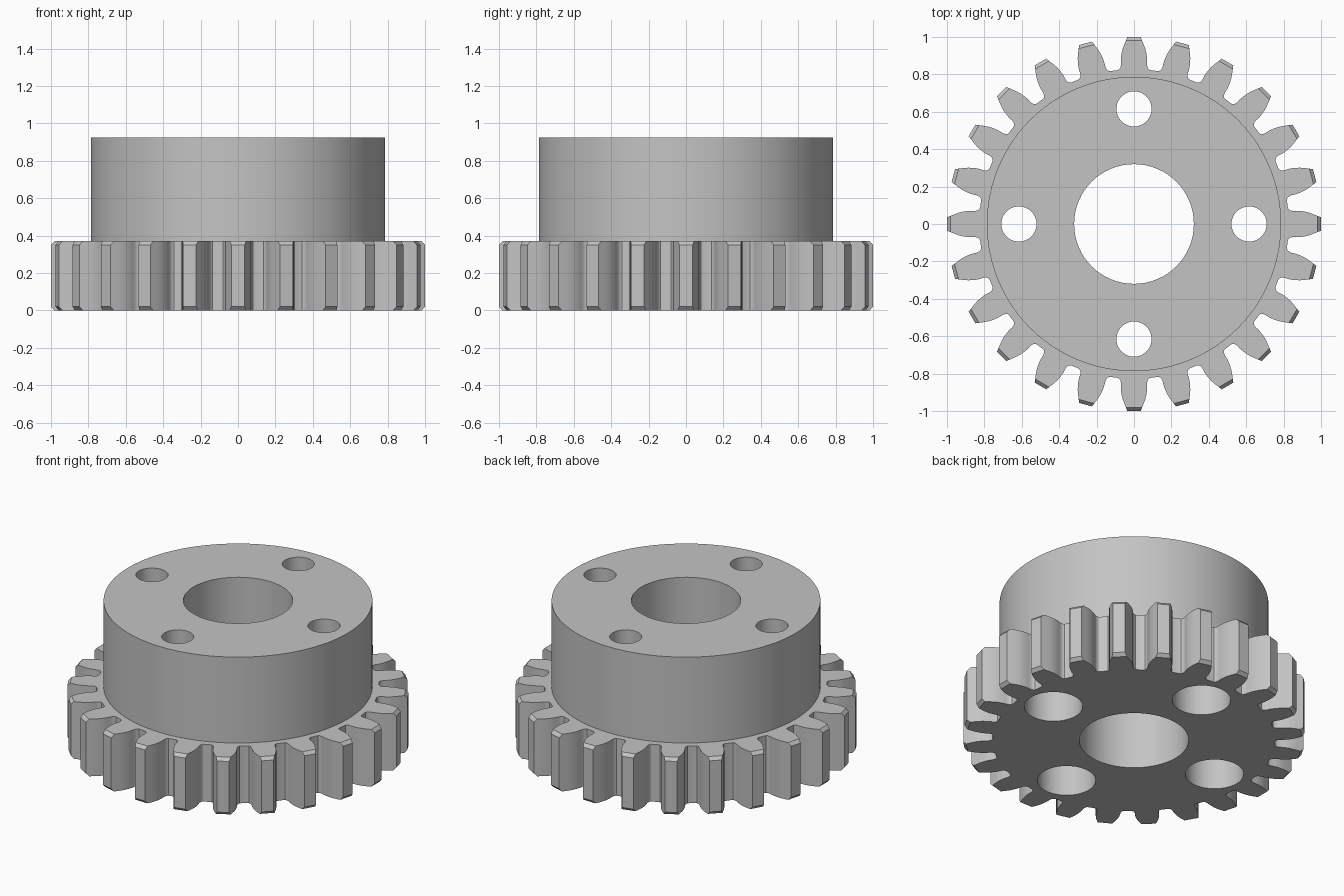
import bpy, bmesh, math
from mathutils import Matrix, Vector

TEETH = 24
GEAR_TOP, HUB_TOP = 0.37, 0.925
CHAMFER = 0.02

cube = bpy.data.objects.get("Cube")
if cube:
    bpy.data.objects.remove(cube, do_unlink=True)

# Plain steel material
steel = bpy.data.materials.new("steel_grey")
steel.use_nodes = True
colour = (0.55, 0.55, 0.55, 1)
steel.diffuse_color = colour
steel.node_tree.nodes["Principled BSDF"].inputs["Base Color"].default_value = colour


def make_object(name, bm):
    bmesh.ops.recalc_face_normals(bm, faces=bm.faces)
    mesh = bpy.data.meshes.new(name)
    bm.to_mesh(mesh)
    bm.free()
    mesh.materials.append(steel)
    obj = bpy.data.objects.new(name, mesh)
    bpy.context.collection.objects.link(obj)
    return obj


def cylinder(name, radius, bottom, top, x=0, y=0, sides=64):
    bm = bmesh.new()
    bmesh.ops.create_cone(bm, cap_ends=True, segments=sides, radius1=radius,
                          radius2=radius, depth=top - bottom,
                          matrix=Matrix.Translation((x, y, (top + bottom) / 2)))
    return make_object(name, bm)


def combine(target, other, operation):
    mod = target.modifiers.new(other.name, 'BOOLEAN')
    mod.operation = operation
    mod.solver = 'EXACT'
    mod.object = other
    bpy.context.view_layer.objects.active = target
    bpy.ops.object.modifier_apply(modifier=mod.name)
    bpy.data.objects.remove(other, do_unlink=True)


# Tooth flank as (distance from axis, half width), from root to tip
flank = [(0.822, 0.092), (0.825, 0.081), (0.834, 0.073), (0.85, 0.0695),
         (0.87, 0.0705), (0.89, 0.0695), (0.91, 0.067), (0.935, 0.061),
         (0.96, 0.052), (0.982, 0.043), (1.0, 0.036)]


def gear_ring(bm, z, chamfered):
    points = flank[:-1] + [flank[-2] if chamfered else flank[-1]]
    tooth = [Vector((r, -w, z)) for r, w in points]
    tooth += [Vector((r, w, z)) for r, w in reversed(points)]
    ring = []
    for i in range(TEETH):
        turn = Matrix.Rotation(i * math.tau / TEETH, 3, 'Z')
        ring += [bm.verts.new(turn @ p) for p in tooth]
    return ring


# Toothed wheel with chamfered tooth tips
bm = bmesh.new()
levels = [(0, True), (CHAMFER, False), (GEAR_TOP - CHAMFER, False), (GEAR_TOP, True)]
rings = [gear_ring(bm, z, end) for z, end in levels]
for low, high in zip(rings, rings[1:]):
    for i in range(len(low)):
        j = (i + 1) % len(low)
        bm.faces.new((low[i], low[j], high[j], high[i]))
bm.faces.new(list(reversed(rings[0])))
bm.faces.new(rings[-1])
bmesh.ops.remove_doubles(bm, verts=bm.verts, dist=0.0001)
gear = make_object("gear_with_hub", bm)

# Raised hub, shaft bore and counterbored bolt holes
combine(gear, cylinder("hub", 0.787, 0.15, HUB_TOP, sides=96), 'UNION')
combine(gear, cylinder("shaft_bore", 0.32, -0.1, 1.1), 'DIFFERENCE')
for i in range(4):
    x = 0.615 * math.cos(i * math.pi / 2)
    y = 0.615 * math.sin(i * math.pi / 2)
    combine(gear, cylinder("bolt_hole", 0.094, -0.1, 1.1, x, y, 48), 'DIFFERENCE')
    combine(gear, cylinder("bolt_head_recess", 0.171, -0.1, 0.22, x, y, 48), 'DIFFERENCE')

bpy.ops.object.select_all(action='DESELECT')
gear.select_set(True)
bpy.context.view_layer.objects.active = gear
bpy.ops.object.shade_smooth_by_angle(angle=math.radians(30))
